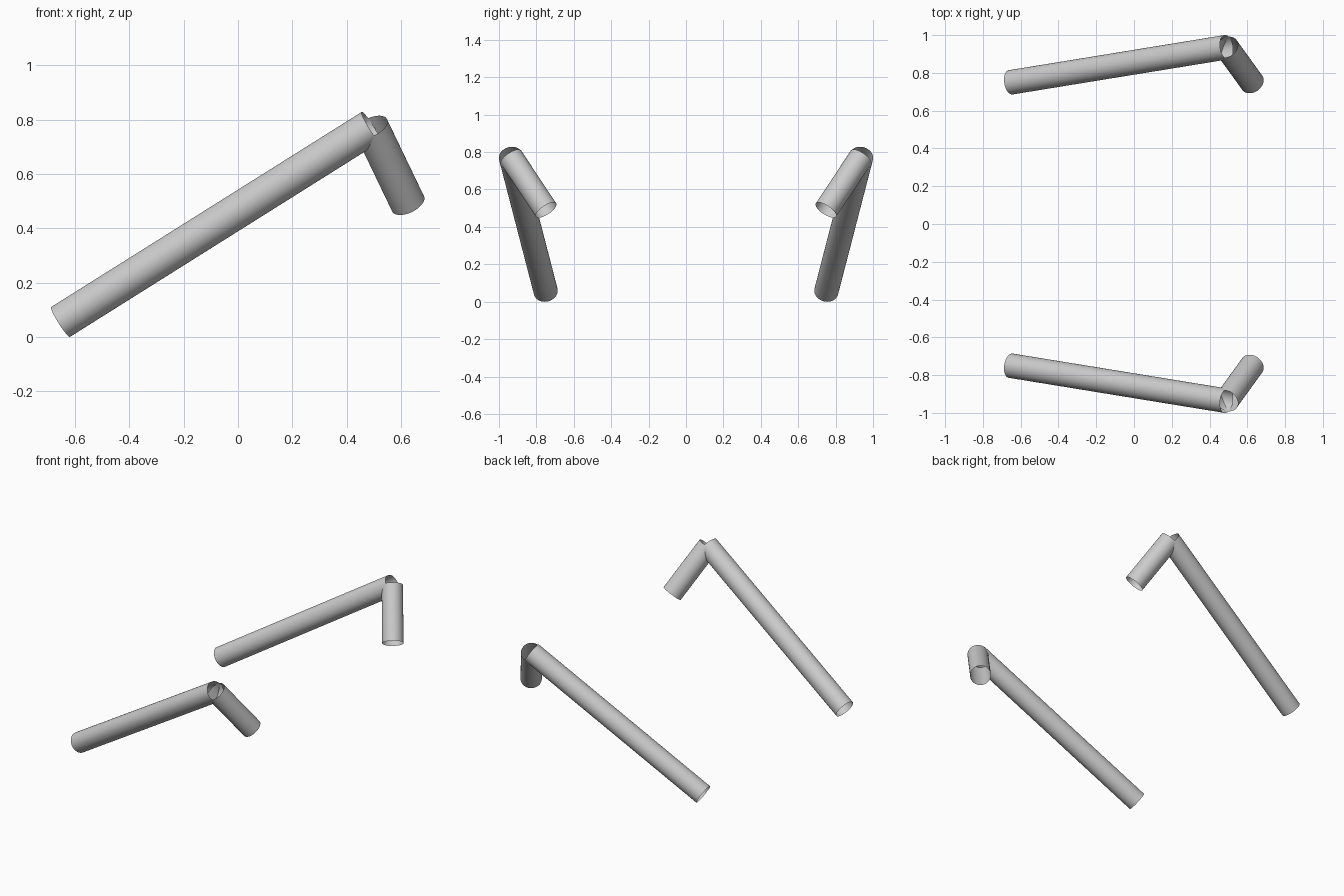
import bpy
from mathutils import Vector

if "Cube" in bpy.data.objects:
    bpy.data.objects.remove(bpy.data.objects["Cube"])

RADIUS = 0.065

grey = bpy.data.materials.new("light grey")
grey.diffuse_color = (0.6, 0.6, 0.6, 1)
grey.use_nodes = True
grey.node_tree.nodes["Principled BSDF"].inputs["Base Color"].default_value = grey.diffuse_color


def tube(name, start, end):
    """Open-ended tube between two points."""
    a, b = Vector(start), Vector(end)
    axis = b - a
    bpy.ops.mesh.primitive_cylinder_add(
        vertices=48, radius=RADIUS, depth=axis.length,
        end_fill_type='NOTHING', location=(a + b) / 2,
        rotation=axis.to_track_quat('Z', 'Y').to_euler())
    obj = bpy.context.object
    obj.name = name
    obj.data.materials.append(grey)
    bpy.ops.object.shade_smooth_by_angle()


# One bent arm on each side, mirrored across y = 0
for side, s in (("front", -1), ("back", 1)):
    elbow = (0.49, 0.936 * s, 0.773)
    # long sloping tube
    tube(side + "_long_tube", (-0.653, 0.75 * s, 0.055), elbow)
    # short tube folding down and inward
    tube(side + "_short_tube", elbow, (0.626, 0.748 * s, 0.49))
